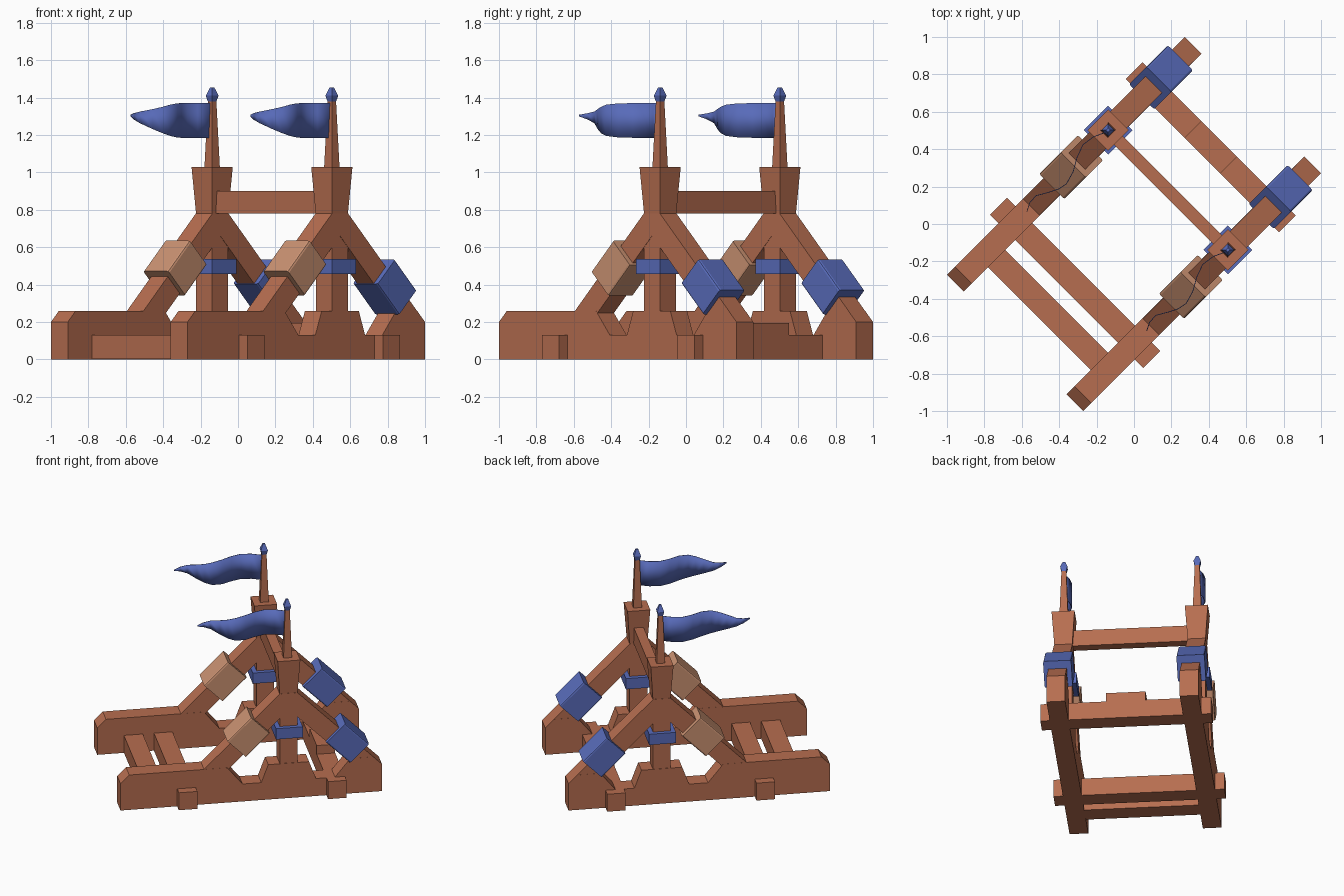
import bpy, bmesh, math
from mathutils import Matrix, Vector

if "Cube" in bpy.data.objects:
    bpy.data.objects.remove(bpy.data.objects["Cube"])

# Whole model is built along x, then turned 45 degrees about z
TURN = Matrix.Rotation(math.radians(45), 4, 'Z')
C = 0.257          # post position along the rails
SIDE = 0.4525      # rail offset from the middle


def material(name, rgb):
    m = bpy.data.materials.new(name)
    m.diffuse_color = (*rgb, 1)
    m.use_nodes = True
    m.node_tree.nodes["Principled BSDF"].inputs["Base Color"].default_value = m.diffuse_color
    return m


WOOD = material("brown wood", (0.47, 0.155, 0.08))
TAN = material("tan leather", (0.60, 0.29, 0.17))
BLUE = material("blue cloth", (0.10, 0.15, 0.50))


def finish(name, bm, mat):
    bmesh.ops.recalc_face_normals(bm, faces=bm.faces)
    bm.transform(TURN)
    me = bpy.data.meshes.new(name)
    bm.to_mesh(me)
    bm.free()
    me.materials.append(mat)
    ob = bpy.data.objects.new(name, me)
    bpy.context.collection.objects.link(ob)
    return ob


def prism(name, profile, y, width, mat):
    """Side profile (x, z) extruded across the width."""
    bm = bmesh.new()
    f = bm.faces.new([bm.verts.new((px, y - width / 2, pz)) for px, pz in profile])
    r = bmesh.ops.extrude_face_region(bm, geom=[f])
    vs = [v for v in r["geom"] if isinstance(v, bmesh.types.BMVert)]
    bmesh.ops.translate(bm, verts=vs, vec=(0, width, 0))
    return finish(name, bm, mat)


def beam(name, x, w, z0, z1, y, width, mat=WOOD):
    a, b = x - w / 2, x + w / 2
    return prism(name, [(a, z0), (b, z0), (b, z1), (a, z1)], y, width, mat)


def square_stack(name, levels, x, y, mat):
    """Stack of square sections (half width, z)."""
    bm = bmesh.new()
    rings = [[bm.verts.new((x + sx * h, y + sy * h, z))
              for sx, sy in ((-1, -1), (1, -1), (1, 1), (-1, 1))] for h, z in levels]
    for lo, hi in zip(rings, rings[1:]):
        for i in range(4):
            j = (i + 1) % 4
            bm.faces.new((lo[i], lo[j], hi[j], hi[i]))
    bm.faces.new(rings[0])
    bm.faces.new(rings[-1])
    return finish(name, bm, mat)


def sleeve(name, x, z, y, angle, mat):
    """Wrap around a sloping strut."""
    bm = bmesh.new()
    bmesh.ops.create_cube(bm, size=1)
    bmesh.ops.scale(bm, vec=(0.23, 0.19, 0.185), verts=bm.verts)
    long_edges = [e for e in bm.edges
                  if abs(e.verts[0].co.x - e.verts[1].co.x) > 0.1]
    bmesh.ops.bevel(bm, geom=long_edges, offset=0.012, segments=2,
                    profile=0.5, affect='EDGES')
    bm.transform(Matrix.Translation((x, y, z)) @ Matrix.Rotation(angle, 4, 'Y'))
    return finish(name, bm, mat)


def pennant(name, y):
    """Waving flag: (distance from post, sideways wave, bottom z, top z)."""
    rows = [(0.015, 0, 1.185, 1.37), (0.08, 0.03, 1.185, 1.37),
            (0.15, 0.04, 1.185, 1.37), (0.22, 0.015, 1.185, 1.37),
            (0.29, -0.025, 1.187, 1.369), (0.36, -0.045, 1.195, 1.362),
            (0.41, -0.035, 1.21, 1.35), (0.46, -0.01, 1.232, 1.338),
            (0.52, 0.025, 1.263, 1.325), (0.57, 0.022, 1.283, 1.316),
            (0.614, 0, 1.30, 1.308)]
    bm = bmesh.new()
    cols = [(bm.verts.new((C - d, y + w, a)), bm.verts.new((C - d, y + w, b)))
            for d, w, a, b in rows]
    for p, q in zip(cols, cols[1:]):
        bm.faces.new((p[0], q[0], q[1], p[1])).smooth = True
    ob = finish(name, bm, BLUE)
    mod = ob.modifiers.new("cloth_thickness", 'SOLIDIFY')
    mod.thickness = 0.004
    mod.offset = 0


# Rail outline with two notches around the post hub
RAIL = [(-0.898, 0), (0.898, 0), (0.898, 0.2), (0.838, 0.26), (0.68, 0.26),
        (0.575, 0.13), (0.445, 0.13), (0.397, 0.26), (0.117, 0.26),
        (0.069, 0.13), (-0.06, 0.13), (-0.165, 0.26), (-0.838, 0.26), (-0.898, 0.2)]
# Pair of 45 degree struts
HALF = [(0.06, 0.781), (0.639, 0.202), (0.458, 0.202), (0, 0.66)]
STRUTS = [(C + d, z) for d, z in HALF] + [(C - d, z) for d, z in HALF[-2::-1]]

for side, y in (("front", -SIDE), ("back", SIDE)):
    prism(side + "_rail", RAIL, y, 0.127, WOOD)
    prism(side + "_struts", STRUTS, y, 0.125, WOOD)
    square_stack(side + "_post", [(0.0605, 0.2), (0.0605, 0.775), (0.078, 1.03)], C, y, WOOD)
    square_stack(side + "_spire", [(0.029, 1.03), (0.016, 1.38)], C, y, WOOD)
    square_stack(side + "_finial", [(0.014, 1.37), (0.024, 1.41), (0.008, 1.455)], C, y, BLUE)
    square_stack(side + "_post_band", [(0.092, 0.457), (0.092, 0.537)], C, y, BLUE)
    sleeve(side + "_blue_sleeve", C + 0.4, 0.388, y, math.radians(45), BLUE)
    sleeve(side + "_tan_sleeve", C - 0.28, 0.488, y, math.radians(-45), TAN)
    pennant(side + "_pennant", y)

# Cross beams joining the two frames
beam("through_beam_tail", -0.445, 0.127, 0, 0.13, 0, 1.16)
beam("through_beam_head", 0.58, 0.127, 0, 0.13, 0, 1.16)
beam("tail_beam", -0.65, 0.13, 0.002, 0.13, 0, 0.84)
beam("head_beam_block", 0.58, 0.127, 0.12, 0.195, 0, 0.27)
beam("top_beam", C, 0.066, 0.78, 0.9, 0, 0.83)
